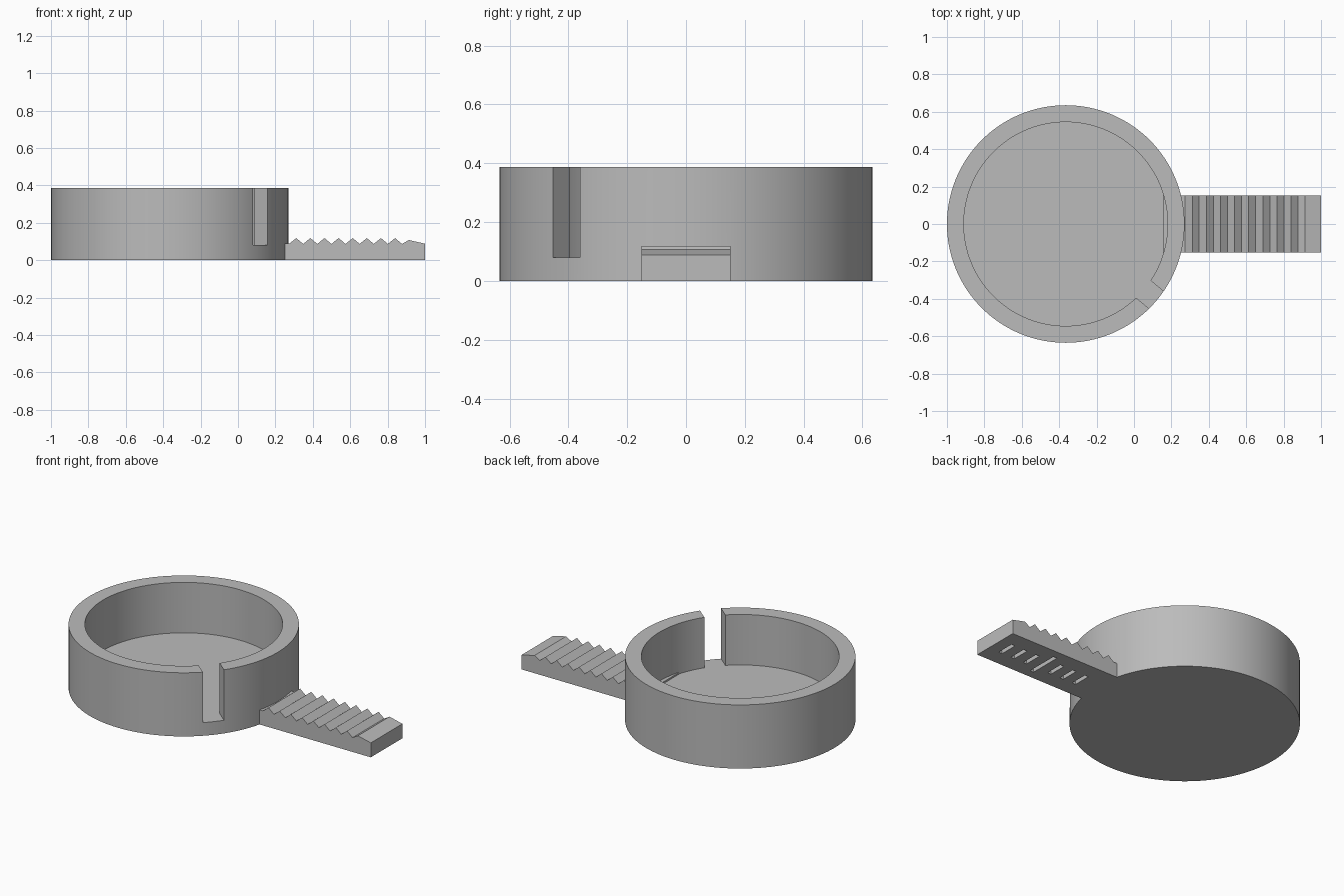
import bpy
import bmesh
from math import radians, cos, sin
from mathutils import Matrix

cube = bpy.data.objects.get("Cube")
if cube:
    bpy.data.objects.remove(cube, do_unlink=True)

grey = bpy.data.materials.new("plain grey")
grey.use_nodes = True
colour = (0.5, 0.5, 0.5, 1)
grey.diffuse_color = colour
grey.node_tree.nodes["Principled BSDF"].inputs["Base Color"].default_value = colour

CUP_X, OUTER, INNER = -0.365, 0.635, 0.545
FLOOR, RIM = 0.08, 0.387


def finish(name, bm):
    bmesh.ops.recalc_face_normals(bm, faces=bm.faces)
    mesh = bpy.data.meshes.new(name)
    bm.to_mesh(mesh)
    bm.free()
    mesh.materials.append(grey)
    obj = bpy.data.objects.new(name, mesh)
    bpy.context.collection.objects.link(obj)
    return obj


def cylinder(name, radius, low, high):
    bm = bmesh.new()
    bmesh.ops.create_cone(bm, cap_ends=True, segments=128, radius1=radius, radius2=radius,
                          depth=high - low,
                          matrix=Matrix.Translation((CUP_X, 0, (low + high) / 2)))
    return finish(name, bm)


def box(name, centre, size, angle=0):
    bm = bmesh.new()
    bmesh.ops.create_cube(bm, size=1, matrix=Matrix.Translation(centre)
                          @ Matrix.Rotation(angle, 4, "Z") @ Matrix.Diagonal((*size, 1)))
    return finish(name, bm)


def combine(target, tool, operation):
    mod = target.modifiers.new(tool.name, "BOOLEAN")
    mod.operation, mod.solver, mod.object = operation, "EXACT", tool
    bpy.context.view_layer.objects.active = target
    bpy.ops.object.modifier_apply(modifier=mod.name)
    bpy.data.objects.remove(tool, do_unlink=True)


# Round cup with a bored inside
cup = cylinder("cup_with_handle", OUTER, 0, RIM)
combine(cup, cylinder("bore", INNER, FLOOR, 0.6), "DIFFERENCE")

# Slot through the wall, down to the floor
a = radians(-40)
slot = box("wall_slot", (CUP_X + 0.6 * cos(a), 0.6 * sin(a), FLOOR + 0.25),
           (0.36, 0.12, 0.5), a)
combine(cup, slot, "DIFFERENCE")

# Handle: toothed side profile extruded across its width
profile = [(1, 0), (1, 0.088), (0.913, 0.108)]
for i in range(8):
    peak = 0.84 - i * 0.0755
    profile += [(peak + 0.037, 0.087), (peak, 0.118)]
profile += [(0.274, 0.088), (0.155, 0.09), (0.155, 0)]
bm = bmesh.new()
side = bm.faces.new([bm.verts.new((x, -0.152, z)) for x, z in profile])
moved = bmesh.ops.extrude_face_region(bm, geom=[side])["geom"]
bmesh.ops.translate(bm, vec=(0, 0.304, 0),
                    verts=[v for v in moved if isinstance(v, bmesh.types.BMVert)])
combine(cup, finish("handle", bm), "UNION")

# Row of short grooves under the handle, the middle one longer
for i in range(7):
    length = 0.2 if i == 3 else 0.11
    groove = box("groove", (0.915 - i * 0.088, 0, 0), (0.025, length, 0.05))
    combine(cup, groove, "DIFFERENCE")

cup.select_set(True)
bpy.context.view_layer.objects.active = cup
bpy.ops.object.shade_smooth_by_angle(angle=radians(20))
